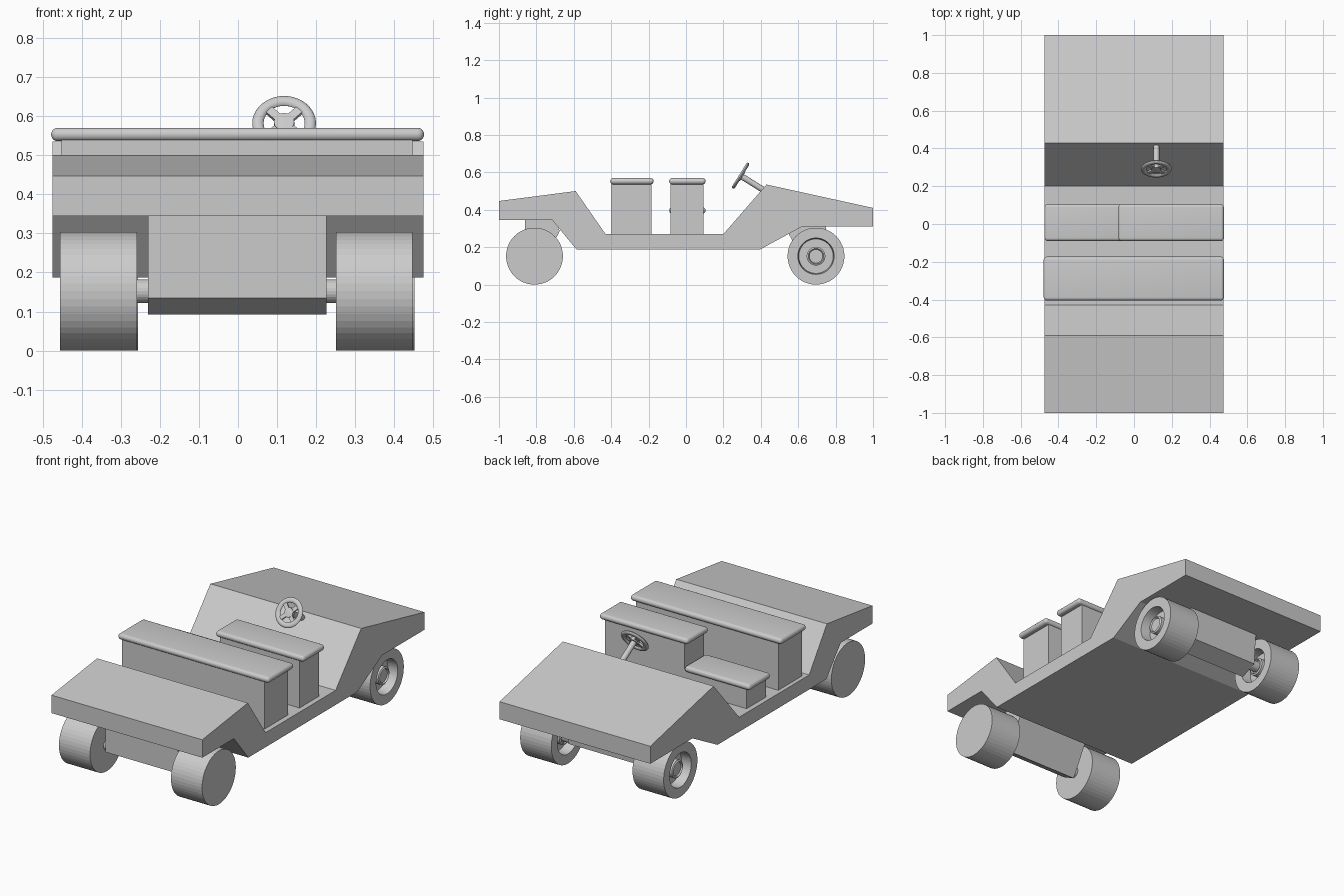
import bpy, bmesh, math
from mathutils import Vector, Matrix

if "Cube" in bpy.data.objects:
    bpy.data.objects.remove(bpy.data.objects["Cube"])


def finish(name, bm, smooth=None):
    bmesh.ops.recalc_face_normals(bm, faces=bm.faces[:])
    me = bpy.data.meshes.new(name)
    bm.to_mesh(me)
    bm.free()
    ob = bpy.data.objects.new(name, me)
    bpy.context.collection.objects.link(ob)
    if smooth:
        bpy.ops.object.select_all(action='DESELECT')
        ob.select_set(True)
        bpy.context.view_layer.objects.active = ob
        bpy.ops.object.shade_smooth_by_angle(angle=math.radians(smooth))
    return ob


def extrude_x(name, profile, x0, x1):
    """Side profile (y, z) pulled across the width."""
    bm = bmesh.new()
    face = bm.faces.new([bm.verts.new((x0, y, z)) for y, z in profile])
    new = bmesh.ops.extrude_face_region(bm, geom=[face])['geom']
    bmesh.ops.translate(bm, vec=(x1 - x0, 0, 0),
                        verts=[v for v in new if isinstance(v, bmesh.types.BMVert)])
    return finish(name, bm)


def box(name, x, y, z, bevel=0):
    bm = bmesh.new()
    size = [b - a for a, b in (x, y, z)]
    mid = [(a + b) / 2 for a, b in (x, y, z)]
    bmesh.ops.create_cube(bm, size=1, matrix=Matrix.Translation(mid) @ Matrix.Diagonal((*size, 1)))
    if bevel:
        bmesh.ops.bevel(bm, geom=bm.edges[:], offset=bevel, segments=5,
                        profile=0.5, affect='EDGES', clamp_overlap=True)
    return finish(name, bm, 40 if bevel else None)


def lathe(name, profile, matrix, steps=48, smooth=None):
    """Spin (radius, x) points around the x axis."""
    bm = bmesh.new()
    vs = [bm.verts.new((x, 0, r)) for r, x in profile]
    edges = [bm.edges.new(p) for p in zip(vs, vs[1:])]
    bmesh.ops.spin(bm, geom=vs + edges, cent=(0, 0, 0), axis=(1, 0, 0),
                   angle=2 * math.pi, steps=steps, use_duplicate=False)
    bmesh.ops.remove_doubles(bm, verts=bm.verts[:], dist=1e-5)
    bmesh.ops.transform(bm, matrix=matrix, verts=bm.verts[:])
    return finish(name, bm, smooth)


# body shell
extrude_x("body", [(-1, 0.345), (-1, 0.447), (-0.59, 0.5), (-0.43, 0.27), (0.2, 0.27),
                   (0.43, 0.535), (1, 0.41), (1, 0.31), (0.62, 0.31), (0.395, 0.187),
                   (-0.585, 0.187), (-0.715, 0.345)], -0.475, 0.475)

# axle housings
extrude_x("front_axle_housing", [(-0.862, 0.345), (-0.862, 0.135), (-0.78, 0.092),
                                 (-0.675, 0.285), (-0.70, 0.345)], -0.23, 0.227)
extrude_x("rear_axle_housing", [(0.545, 0.28), (0.64, 0.095), (0.735, 0.135),
                                (0.75, 0.32), (0.62, 0.32)], -0.23, 0.227)

# wheels: plain drums in front, dished with a hub at the rear
for side, s, cx in (("left", -1, -0.357), ("right", 1, 0.349)):
    w, r = 0.098, 0.152
    lathe("front_wheel_" + side, [(0, -w), (r, -w), (r, w), (0, w)],
          Matrix.Translation((cx, -0.81, r)))
    dish = [(0, 0.075), (0.036, 0.075), (0.041, 0.083), (0.050, 0.078), (0.050, 0.04),
            (0.092, 0.04), (0.097, w), (r, w)]
    lathe("rear_wheel_" + side, [(q, -x) for q, x in dish] + dish[::-1],
          Matrix.Translation((s * 0.354, 0.695, r)))
for name, y in (("front_axle", -0.81), ("rear_axle", 0.695)):
    lathe(name, [(0, -0.32), (0.03, -0.32), (0.03, 0.32), (0, 0.32)],
          Matrix.Translation((0, y, 0.152)), 24)

# seats: (name, x range, y range, cushion top)
for name, x, y, top in (("front_bench", (-0.478, 0.476), (-0.405, -0.173), 0.57),
                        ("driver_seat", (-0.082, 0.476), (-0.09, 0.105), 0.57),
                        ("low_seat", (-0.473, -0.06), (-0.09, 0.105), 0.413)):
    box(name + "_cushion", x, y, (top - 0.034, top), 0.0165)
    inner = -0.055
    bx = (max(x[0] + 0.027, inner) if name == "driver_seat" else x[0] + 0.026,
          inner if name == "low_seat" else x[1] - 0.03)
    box(name + "_base", bx, (y[0] + 0.007, y[1] - 0.012), (0.265, top - 0.02))

# steering wheel and column, tilted along the column direction
axis = Vector((0, 0.85, -0.53)).normalized()
up = Vector((0, 0.53, 0.85)).normalized()
frame = Matrix((axis, up.cross(axis), up)).transposed().to_4x4()
frame.translation = (0.118, 0.292, 0.582)
ring = [(0.067 + 0.0145 * math.cos(a), 0.009 * math.sin(a))
        for a in [i * math.pi / 5 for i in range(11)]]
lathe("steering_wheel_rim", ring, frame, 40, 40)
lathe("steering_hub", [(0, -0.009), (0.026, -0.007), (0.026, 0.012), (0, 0.012)], frame, 24)
lathe("steering_column", [(0, 0), (0.016, 0), (0.016, 0.155), (0, 0.155)], frame, 24)
for i, ang in enumerate((45, 135)):
    spoke = box("steering_spoke_%d" % (i + 1), (-0.005, 0.006), (-0.065, 0.065), (-0.011, 0.011))
    spoke.data.transform(frame @ Matrix.Rotation(math.radians(ang), 4, 'X'))
